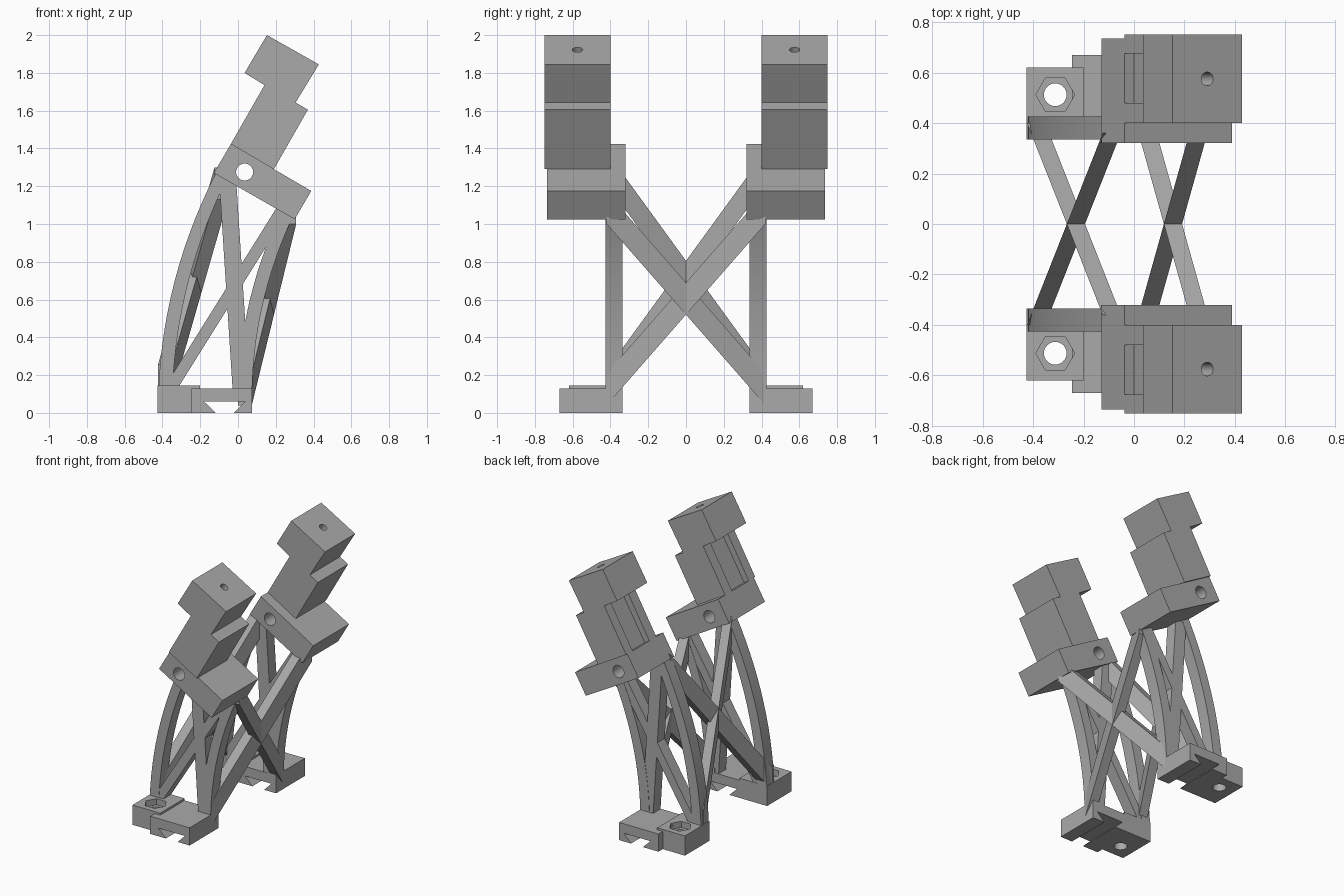
import bpy, bmesh, math
from mathutils import Vector, Matrix

cube = bpy.data.objects.get("Cube")
if cube:
    bpy.data.objects.remove(cube, do_unlink=True)

grey = bpy.data.materials.new("plain grey")
grey.use_nodes = True
grey.diffuse_color = (0.4, 0.4, 0.4, 1)
grey.node_tree.nodes["Principled BSDF"].inputs["Base Color"].default_value = (0.4, 0.4, 0.4, 1)


def make(name, bm):
    bmesh.ops.recalc_face_normals(bm, faces=bm.faces)
    mesh = bpy.data.meshes.new(name)
    bm.to_mesh(mesh)
    bm.free()
    mesh.materials.append(grey)
    obj = bpy.data.objects.new(name, mesh)
    bpy.context.collection.objects.link(obj)
    return obj


def prism(name, profile, y0, y1):
    """Extrude an xz outline along y."""
    bm = bmesh.new()
    face = bm.faces.new([bm.verts.new((x, y0, z)) for x, z in profile])
    out = bmesh.ops.extrude_face_region(bm, geom=[face])
    moved = [v for v in out["geom"] if isinstance(v, bmesh.types.BMVert)]
    bmesh.ops.translate(bm, verts=moved, vec=(0, y1 - y0, 0))
    return make(name, bm)


def box(name, x0, x1, y0, y1, z0, z1):
    return prism(name, [(x0, z0), (x1, z0), (x1, z1), (x0, z1)], y0, y1)


def rod(name, centre, axis, radius, depth, sides=32):
    bm = bmesh.new()
    turn = Vector((0, 0, 1)).rotation_difference(Vector(axis)).to_matrix().to_4x4()
    bmesh.ops.create_cone(bm, cap_ends=True, segments=sides, radius1=radius, radius2=radius,
                          depth=depth, matrix=Matrix.Translation(centre) @ turn)
    return make(name, bm)


def sweep(name, path, u, v):
    """Carry a four-sided section, spanned by u and v, along a path."""
    bm = bmesh.new()
    u, v = Vector(u), Vector(v)
    rings = [[bm.verts.new(Vector(p) + a * u + b * v)
              for a, b in ((-1, -1), (1, -1), (1, 1), (-1, 1))] for p in path]
    for r, s in zip(rings, rings[1:]):
        for i in range(4):
            j = (i + 1) % 4
            bm.faces.new((r[i], r[j], s[j], s[i]))
    bm.faces.new(rings[0])
    bm.faces.new(rings[-1])
    return make(name, bm)


def arc(start, mid, end, y, steps=14):
    """Smooth path in xz that passes through mid halfway."""
    a, m, b = Vector(start), Vector(mid), Vector(end)
    c = 2 * m - (a + b) / 2
    points = []
    for i in range(steps + 1):
        t = i / steps
        p = a * (1 - t) ** 2 + c * (2 * t * (1 - t)) + b * t ** 2
        points.append((p.x, y, p.y))
    return points


def finish(obj, cutters=()):
    """Cut the holes, mirror to the other side and shade."""
    bpy.ops.object.select_all(action='DESELECT')
    bpy.context.view_layer.objects.active = obj
    obj.select_set(True)
    for cutter in cutters:
        cutter.hide_render = True
        mod = obj.modifiers.new("cut", 'BOOLEAN')
        mod.operation = 'DIFFERENCE'
        mod.solver = 'EXACT'
        mod.object = cutter
        bpy.ops.object.modifier_apply(modifier=mod.name)
        bpy.data.objects.remove(cutter, do_unlink=True)
    mod = obj.modifiers.new("mirror", 'MIRROR')
    mod.use_axis = (False, True, False)
    mod.use_mirror_merge = False
    bpy.ops.object.modifier_apply(modifier=mod.name)
    bpy.ops.object.shade_smooth_by_angle(angle=math.radians(25))


# Tilted upper heads with a back recess and a bore in the top
lean = Vector((0.5, 0, 0.866))
head = prism("head", [(0.153, 2.0), (0.035, 1.8), (0.14, 1.735), (-0.038, 1.423), (0.19, 1.29),
                      (0.37, 1.605), (0.305, 1.643), (0.428, 1.845)], 0.4, 0.75)
recess = prism("recess", [(0.135, 1.727), (-0.07, 1.372), (-0.03, 1.349), (0.175, 1.704)],
               0.48, 0.675)
bore = rod("bore", Vector((0.29, 0.575, 1.922)), lean, 0.027, 0.4)
finish(head, [recess, bore])

# Tilted clamp blocks below the heads, drilled front to back
clamp = prism("clamp_block", [(-0.038, 1.423), (-0.128, 1.27), (0.3, 1.025), (0.388, 1.175)],
              0.32, 0.735)
finish(clamp, [rod("pin_hole", (0.035, 0.53, 1.275), (0, 1, 0), 0.045, 0.8)])

# Nut feet with a hexagonal pocket and a through hole
nut_foot = box("nut_foot", -0.425, -0.24, 0.335, 0.62, 0, 0.13)
finish(nut_foot, [rod("bolt_hole", (-0.312, 0.512, 0.05), (0, 0, 1), 0.045, 0.4)])
nut_top = box("nut_top", -0.425, -0.2, 0.335, 0.62, 0.13, 0.145)
hexagon = rod("hexagon", (-0.312, 0.512, 0.15), (0, 0, 1), 0.077, 0.1, 6)
hexagon.data.transform(Matrix.Translation((-0.312, 0.512, 0)) @ Matrix.Rotation(math.pi / 6, 4, 'Z')
                       @ Matrix.Translation((0.312, -0.512, 0)))
hexagon_copy = hexagon.copy()
hexagon_copy.data = hexagon.data.copy()
bpy.context.collection.objects.link(hexagon_copy)
finish(nut_top, [hexagon])
# The pocket continues down into the foot on both sides
bpy.context.view_layer.update()
pocket = hexagon_copy.modifiers.new("mirror", 'MIRROR')
pocket.use_axis = (False, True, False)
mod = nut_foot.modifiers.new("pocket", 'BOOLEAN')
mod.solver = 'EXACT'
mod.object = hexagon_copy
bpy.ops.object.select_all(action='DESELECT')
bpy.context.view_layer.objects.active = nut_foot
bpy.ops.object.modifier_apply(modifier=mod.name)
bpy.data.objects.remove(hexagon_copy, do_unlink=True)

# Rail feet with a dovetail channel underneath
finish(prism("rail_foot", [(-0.245, 0), (-0.118, 0), (-0.18, 0.06), (0.037, 0.06), (-0.022, 0),
                           (0.075, 0), (0.075, 0.13), (-0.245, 0.13)], 0.335, 0.67))

# Side frames: two bowed legs, one upright and one diagonal
Y = 0.38
side = ((0.037, 0, 0), (0, 0.045, 0))
finish(sweep("back_leg", arc((-0.385, 0.1), (-0.298, 0.7), (-0.08, 1.27), Y), *side))
finish(sweep("front_leg", arc((0.037, 0.1), (0.1, 0.6), (0.272, 1.08), Y), *side))
finish(sweep("upright", [(0.018, Y, 0.1), (-0.057, Y, 1.27)], (0.045, 0, 0), (0, 0.043, 0)))
finish(sweep("diagonal", [(-0.375, Y, 0.1), (0.25, Y, 1.1)], (0.037, 0, 0), (0, 0.043, 0)))

# Crossed braces that join the two sides
brace = ((0.036, 0, 0), (0, 0, 0.085))
finish(sweep("front_cross_brace", [(0.037, 0.42, 0.125), (0.272, -0.42, 1.085)], *brace))
finish(sweep("back_cross_brace", [(-0.388, 0.4, 0.17), (-0.088, -0.36, 1.215)], *brace))
